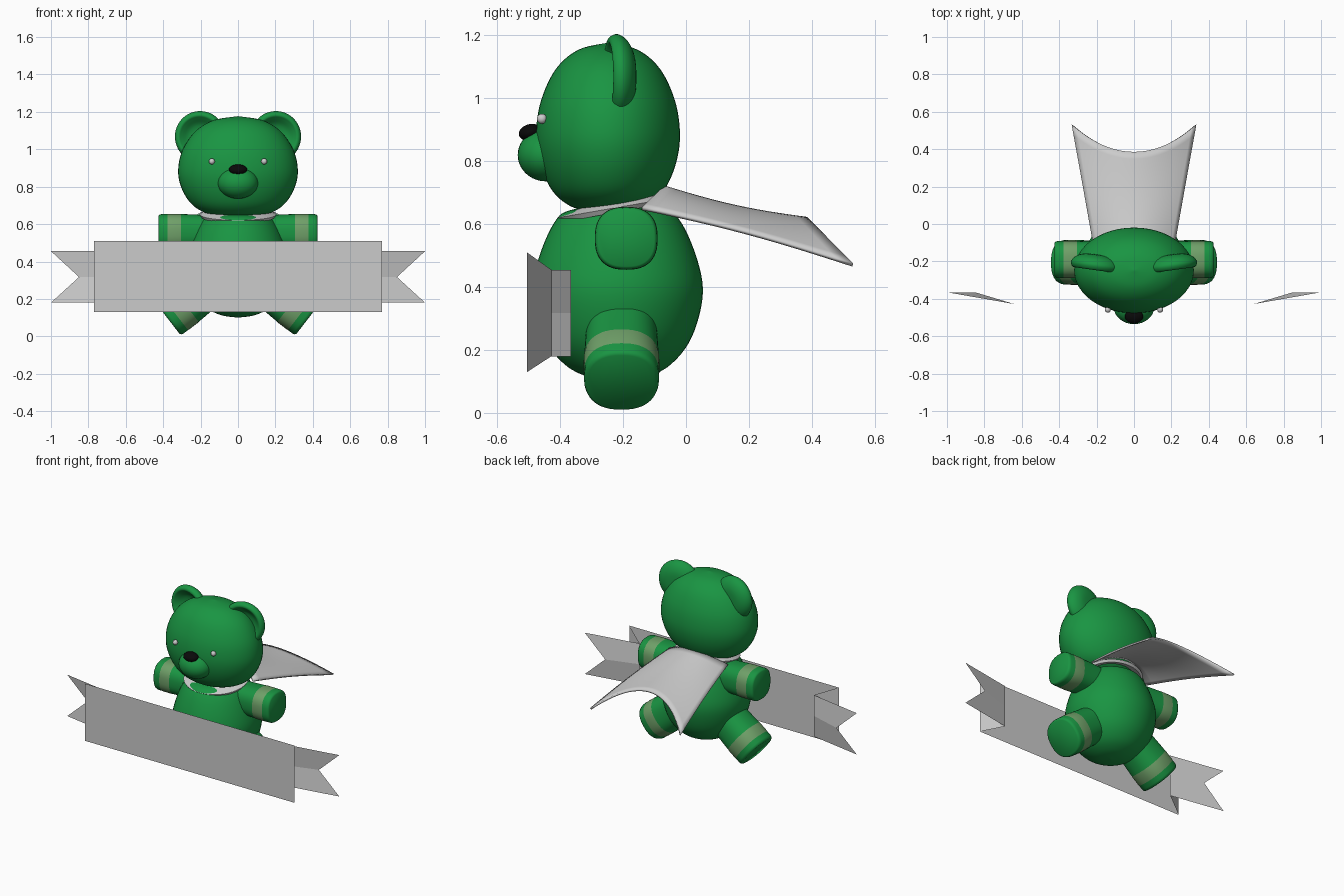
import bpy, bmesh
from math import sin, cos, pi, copysign, radians
from mathutils import Vector, Matrix

if "Cube" in bpy.data.objects:
    bpy.data.objects.remove(bpy.data.objects["Cube"])


def material(name, rgb):
    m = bpy.data.materials.new(name)
    m.diffuse_color = (*rgb, 1)
    m.use_nodes = True
    m.node_tree.nodes["Principled BSDF"].inputs["Base Color"].default_value = m.diffuse_color
    return m


GREEN = material("green", (0.01, 0.30, 0.055))
STRIPE = material("pale_green", (0.16, 0.35, 0.14))
BLACK = material("black", (0.003, 0.003, 0.003))


def finish(name, bm, mats=(), smooth=True, recalc=True):
    if recalc:
        bmesh.ops.recalc_face_normals(bm, faces=bm.faces[:])
    me = bpy.data.meshes.new(name)
    bm.to_mesh(me)
    bm.free()
    for m in mats:
        me.materials.append(m)
    ob = bpy.data.objects.new(name, me)
    bpy.context.collection.objects.link(ob)
    if smooth:
        bpy.ops.object.select_all(action='DESELECT')
        bpy.context.view_layer.objects.active = ob
        ob.select_set(True)
        bpy.ops.object.shade_smooth_by_angle(angle=radians(50))
    return ob


def spline(pts, n=6):
    """Catmull-Rom through 2D points."""
    p = [Vector(q) for q in pts]
    p = [p[0]] + p + [p[-1]]
    out = []
    for a, b, c, d in zip(p, p[1:], p[2:], p[3:]):
        for i in range(n):
            t = i / n
            out.append(0.5 * (2 * b + (c - a) * t + (2 * a - 5 * b + 4 * c - d) * t * t
                              + (3 * b - a - 3 * c + d) * t ** 3))
    return out + [p[-1]]


def lathe(name, prof, mat, sx=1, sy=1, power=1, seg=48, stripes=()):
    """Rings of (radius, z) round z; power < 1 gives a squarish section."""
    bm = bmesh.new()
    rings = []
    for r, z in prof:
        ring = []
        for i in range(seg):
            c, s = cos(2 * pi * i / seg), sin(2 * pi * i / seg)
            x, y = (copysign(abs(k) ** power, k) for k in (c, s))
            ring.append(bm.verts.new((max(r, 1e-4) * x * sx, max(r, 1e-4) * y * sy, z)))
        rings.append(ring)
    for k, (a, b) in enumerate(zip(rings, rings[1:])):
        for i in range(seg):
            f = bm.faces.new((a[i], a[(i + 1) % seg], b[(i + 1) % seg], b[i]))
            f.material_index = 1 if k in stripes else 0
    bm.faces.new(rings[0])
    bm.faces.new(rings[-1])
    return finish(name, bm, [mat, STRIPE] if stripes else [mat])


def ball(name, loc, size, mat=None, tilt=0):
    bm = bmesh.new()
    bmesh.ops.create_uvsphere(bm, u_segments=32, v_segments=20, radius=1)
    M = Matrix.Translation(loc) @ Matrix.Rotation(tilt, 4, 'X') @ Matrix.Diagonal((*size, 1))
    bmesh.ops.transform(bm, matrix=M, verts=bm.verts)
    return finish(name, bm, [mat] if mat else [])


def aim(ob, loc, direction):
    ob.location = loc
    ob.rotation_euler = Vector(direction).to_track_quat('Z', 'Y').to_euler()


# Body and head
body = lathe("body", spline([(0, .10), (.09, .113), (.17, .155), (.235, .24), (.27, .37), (.255, .48),
                             (.205, .60), (.15, .645), (0, .66)]), GREEN)
body.location.y = -.217
head = lathe("head", spline([(0, .635), (.12, .645), (.20, .672), (.26, .72), (.305, .80), (.32, .89),
                             (.297, .995), (.23, 1.095), (.13, 1.155), (0, 1.177)]), GREEN, sy=.715)
head.location.y = -.248

# Face
ball("muzzle", (0, -.445, .82), (.108, .09, .084), GREEN)
ball("nose", (0, -.495, .892), (.049, .037, .026), BLACK, radians(15))

# Limbs: tube with a rounded flat end and two-tone cuff stripe
def limb(name, length, r, end, direction, power):
    L = length
    prof = [(r * .92, 0), (r, L - .12), (r * 1.01, L - .112), (r * 1.01, L - .055), (r, L - .048),
            (r, L - .018), (r * .97, L - .006), (r * .9, L)]
    ob = lathe(name, prof, GREEN, power=power, stripes=(1, 2, 3))
    d = Vector(direction).normalized()
    aim(ob, Vector(end) - d * L, d)


for s, side in ((-1, "left"), (1, "right")):
    limb(side + "_arm", .32, .099, (s * .425, -.19, .555), (s, 0, 0), .8)
    limb(side + "_leg", .34, .119, (s * .378, -.205, .098), (s * .79, 0, -.61), .85)
    ball(side + "_eye", (s * .14, -.458, .935), (.016, .016, .016))
    # Ear: dished disc with a thick rim
    ear = lathe(side + "_ear", spline([(0, -.042), (.07, -.038), (.115, -.018), (.136, .012), (.128, .036),
                                       (.112, .042), (.096, .03), (.06, .002), (0, -.01)], 4), GREEN)
    aim(ear, (s * .2, -.205, 1.068), (s * .14, -1, 0))

# Cape: arched sheet, swept back, with scalloped hem
bm = bmesh.new()
NU, NV = 24, 12
grid = []
for j in range(NV + 1):
    v = j / NV
    row = []
    for i in range(NU + 1):
        u = 2 * i / NU - 1
        b = u * u
        yc, zc = -.07 + .455 * v, .717 - .10 * v - .012 * sin(pi * v)
        ye, ze = -.14 + .67 * v, .65 - .18 * v + .012 * sin(pi * v)
        row.append(bm.verts.new((u * (.21 + .12 * v), yc + (ye - yc) * b, zc + (ze - zc) * b)))
    grid.append(row)
for a, c in zip(grid, grid[1:]):
    for i in range(NU):
        bm.faces.new((a[i], a[i + 1], c[i + 1], c[i]))
cape = finish("cape", bm)
thick = cape.modifiers.new("thickness", 'SOLIDIFY')
thick.thickness = .012
thick.offset = 0

# Collar: tilted band round the neck
bm = bmesh.new()
N = 48
rings = []
for rx, ry, dz in ((.15, .13, .025), (.205, .185, .0), (.195, .175, -.015), (.15, .13, 0)):
    ring = []
    for i in range(N):
        a = 2 * pi * i / N
        ring.append(bm.verts.new((rx * cos(a), -.225 + ry * sin(a), .652 + .032 * sin(a) + dz)))
    rings.append(ring)
for a, b in zip(rings, rings[1:] + rings[:1]):
    for i in range(N):
        bm.faces.new((a[i], a[(i + 1) % N], b[(i + 1) % N], b[i]))
finish("collar", bm)

# Banner: front panel, folded-back strips and creased swallow tails
bm = bmesh.new()


def poly(pts):
    bm.faces.new([bm.verts.new(p) for p in pts])


F, B, T = -.505, -.428, -.365
poly([(-.77, F, .13), (.77, F, .13), (.77, F, .51), (-.77, F, .51)])
for s in (-1, 1):
    poly([(s * .77, F, .51), (s * .77, F, .13), (s * .64, B, .18), (s * .64, B, .455)])
    for z in (.18, .455):
        poly([(s * .64, B, .317), (s * .85, T, .317), (s, T, z), (s * .64, B, z)])
bmesh.ops.remove_doubles(bm, verts=bm.verts[:], dist=1e-4)
finish("banner", bm, smooth=False)
